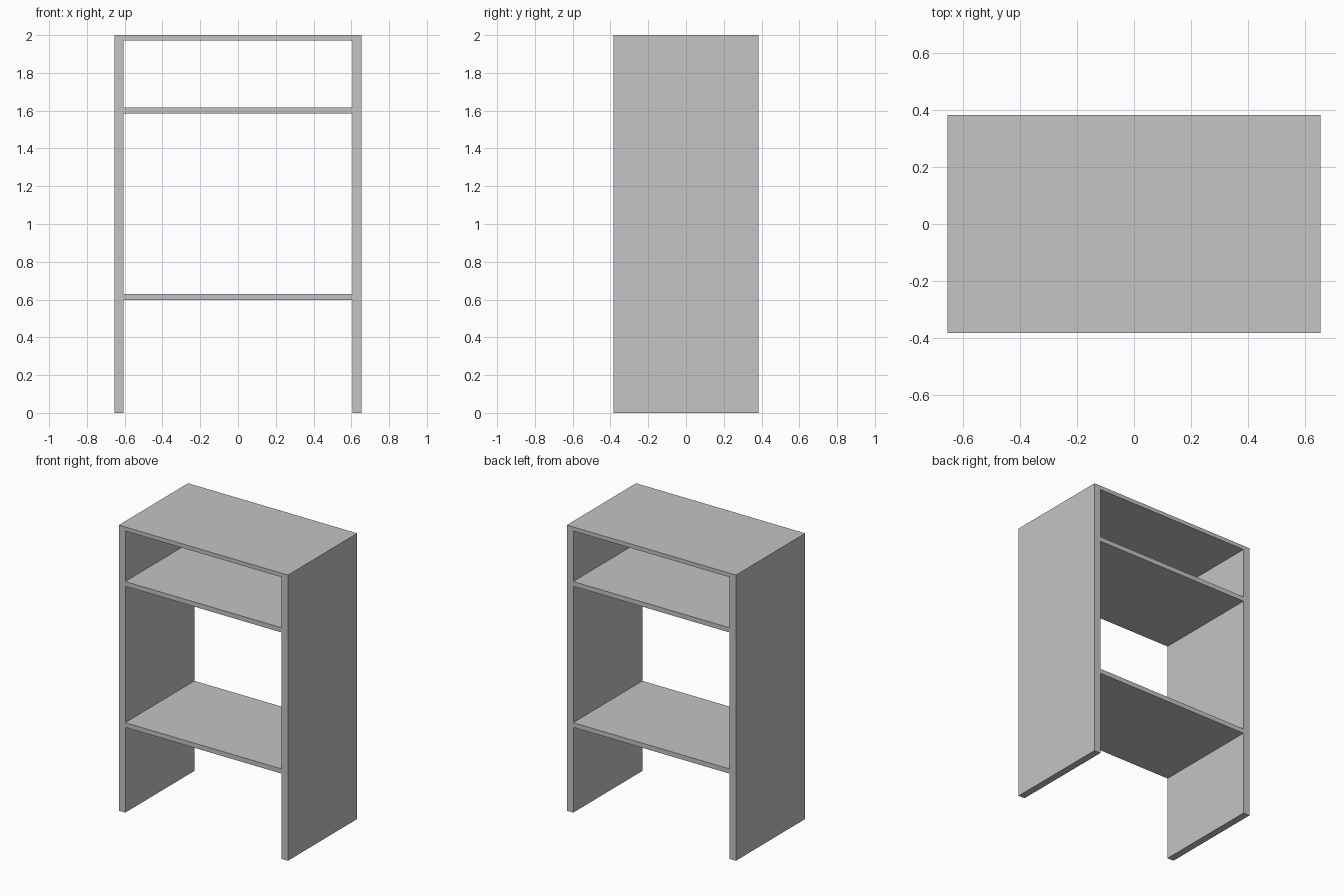
import bpy
import bmesh

cube = bpy.data.objects.get("Cube")
if cube:
    bpy.data.objects.remove(cube, do_unlink=True)

HALF_W, INNER_W, HALF_D = 0.655, 0.605, 0.383
HEIGHT, TOP_UNDERSIDE = 2.0, 1.972

grey = bpy.data.materials.new("light_grey")
grey.use_nodes = True
colour = (0.55, 0.55, 0.55, 1)
grey.diffuse_color = colour
grey.node_tree.nodes["Principled BSDF"].inputs["Base Color"].default_value = colour


def extruded(name, profile):
    """Extrude an (x, z) outline through the full depth."""
    bm = bmesh.new()
    face = bm.faces.new([bm.verts.new((x, -HALF_D, z)) for x, z in profile])
    result = bmesh.ops.extrude_face_region(bm, geom=[face])
    verts = [v for v in result["geom"] if isinstance(v, bmesh.types.BMVert)]
    bmesh.ops.translate(bm, verts=verts, vec=(0, 2 * HALF_D, 0))
    bmesh.ops.recalc_face_normals(bm, faces=bm.faces)
    mesh = bpy.data.meshes.new(name)
    bm.to_mesh(mesh)
    bm.free()
    mesh.materials.append(grey)
    obj = bpy.data.objects.new(name, mesh)
    bpy.context.collection.objects.link(obj)
    return obj


# Side panels and top board as one folded frame
half = [(HALF_W, HEIGHT), (HALF_W, 0), (INNER_W, 0), (INNER_W, TOP_UNDERSIDE)]
extruded("frame", half + [(-x, z) for x, z in reversed(half)])

# Shelves fitted between the side panels
for name, low, high in (("lower_shelf", 0.597, 0.63), ("upper_shelf", 1.585, 1.618)):
    extruded(name, [(-INNER_W, low), (INNER_W, low), (INNER_W, high), (-INNER_W, high)])
